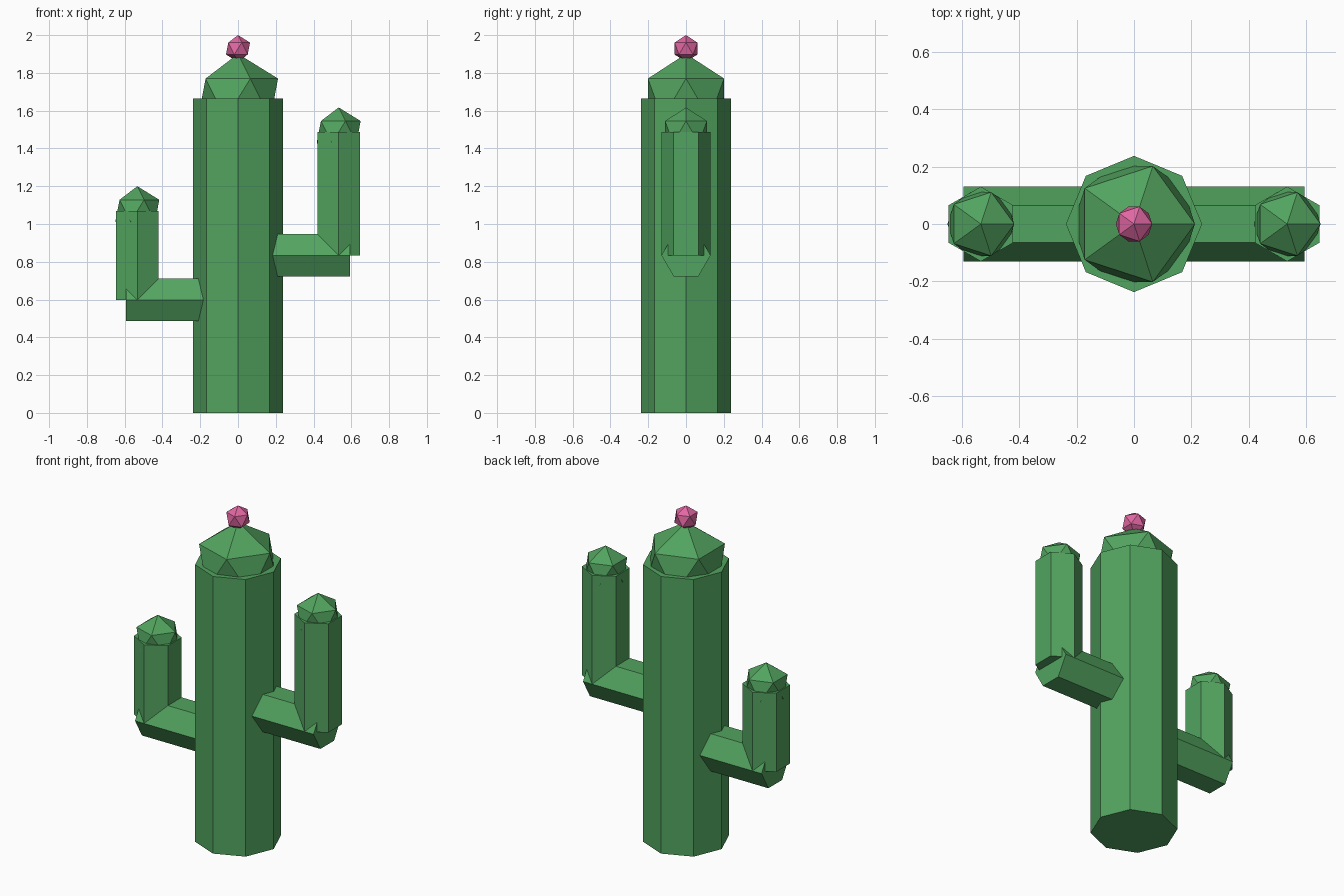
import bpy
from math import pi

cube = bpy.data.objects.get("Cube")
if cube:
    bpy.data.objects.remove(cube, do_unlink=True)


def make_material(name, colour):
    mat = bpy.data.materials.new(name)
    mat.use_nodes = True
    mat.diffuse_color = colour
    mat.node_tree.nodes["Principled BSDF"].inputs["Base Color"].default_value = colour
    return mat


green = make_material("cactus green", (0.085, 0.37, 0.115, 1))
pink = make_material("flower pink", (0.75, 0.135, 0.36, 1))


def finish(name, mat):
    obj = bpy.context.object
    obj.name = name
    obj.data.materials.append(mat)
    return obj


def prism(name, sides, radius, length, centre, rotation=(0, 0, 0)):
    bpy.ops.mesh.primitive_cylinder_add(vertices=sides, radius=radius, depth=length,
                                        location=centre, rotation=rotation)
    return finish(name, green)


def ball(name, radius, centre, mat=green):
    bpy.ops.mesh.primitive_ico_sphere_add(subdivisions=1, radius=radius, location=centre)
    return finish(name, mat)


# Trunk with its faceted crown and flower
TRUNK_R, TRUNK_H = 0.237, 1.664
prism("trunk", 8, TRUNK_R, TRUNK_H, (0, 0, TRUNK_H / 2))
ball("trunk_crown", TRUNK_R, (0, 0, TRUNK_H))
ball("flower", 0.071, (0, 0, 1.929), pink)

# Arms: a level branch out of the trunk, an upright stem and a faceted tip
ARM_R, REACH, STEM_X = 0.13, 0.593, 0.533
for side, sign, low, high in (("left", 1, 0.834, 1.487), ("right", -1, 0.598, 1.07)):
    prism(side + "_branch", 6, ARM_R, REACH, (sign * REACH / 2, 0, low), (0, pi / 2, 0))
    prism(side + "_stem", 6, ARM_R, high - low, (sign * STEM_X, 0, (low + high) / 2))
    ball(side + "_tip", ARM_R, (sign * STEM_X, 0, high))
